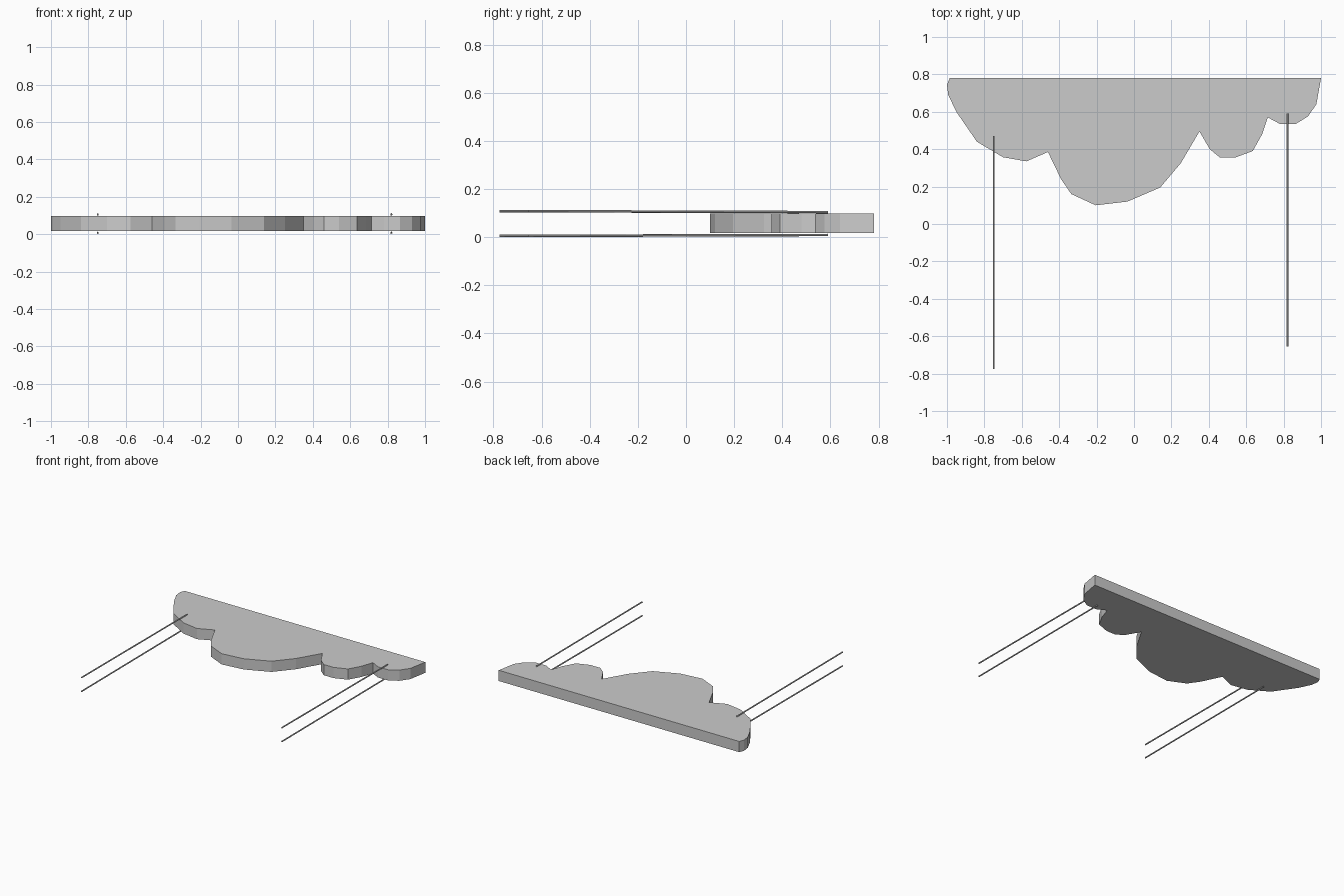
import bpy, bmesh
from mathutils import Vector

if "Cube" in bpy.data.objects:
    bpy.data.objects.remove(bpy.data.objects["Cube"])

# Scalloped cloud outline with a straight back edge (counter-clockwise)
OUTLINE = [(-0.985, 0.78), (-1.0, 0.745), (-0.993, 0.69), (-0.95, 0.6), (-0.84, 0.44),
           (-0.70, 0.357), (-0.575, 0.335), (-0.46, 0.385), (-0.39, 0.24), (-0.335, 0.16),
           (-0.205, 0.10), (-0.035, 0.12), (0.14, 0.195), (0.25, 0.325), (0.35, 0.495),
           (0.405, 0.40), (0.46, 0.355), (0.54, 0.355), (0.635, 0.39), (0.685, 0.48),
           (0.715, 0.57), (0.78, 0.535), (0.865, 0.535), (0.93, 0.575), (0.975, 0.64),
           (1.0, 0.78)]


def finish(bm, name):
    bmesh.ops.recalc_face_normals(bm, faces=bm.faces)
    mesh = bpy.data.meshes.new(name)
    bm.to_mesh(mesh)
    bm.free()
    obj = bpy.data.objects.new(name, mesh)
    bpy.context.collection.objects.link(obj)
    return obj


def slab(name, z0, z1, inset=0.0):
    bm = bmesh.new()
    face = bm.faces.new([bm.verts.new((x, y, z0)) for x, y in OUTLINE])
    if inset:
        ring = bmesh.ops.inset_region(bm, faces=[face], thickness=inset, use_even_offset=True)
        bmesh.ops.delete(bm, geom=ring["faces"], context='FACES')
        face = bm.faces[:][0]
    up = bmesh.ops.extrude_face_region(bm, geom=[face], use_keep_orig=True)
    moved = [g for g in up["geom"] if isinstance(g, bmesh.types.BMVert)]
    bmesh.ops.translate(bm, verts=moved, vec=(0, 0, z1 - z0))
    return finish(bm, name)


def rod(name, a, b, r=0.005):
    a, b = Vector(a), Vector(b)
    bm = bmesh.new()
    bmesh.ops.create_cone(bm, cap_ends=True, segments=8, radius1=r, radius2=r,
                          depth=(b - a).length)
    obj = finish(bm, name)
    obj.location = (a + b) / 2
    obj.rotation_euler = (b - a).to_track_quat('Z', 'Y').to_euler()


# Two cover plates around a slightly recessed core
slab("bottom_plate", 0.018, 0.036)
slab("top_plate", 0.08, 0.098)
slab("recessed_core", 0.036, 0.08, inset=0.01)

# Paired support rods, leaning slightly in towards the plates
for side, x, y0, y1 in (("left", -0.75, -0.775, 0.47), ("right", 0.82, -0.655, 0.59)):
    rod(side + "_upper_rod", (x, y0, 0.108), (x, y1, 0.104))
    rod(side + "_lower_rod", (x, y0, 0.005), (x, y1, 0.009))
